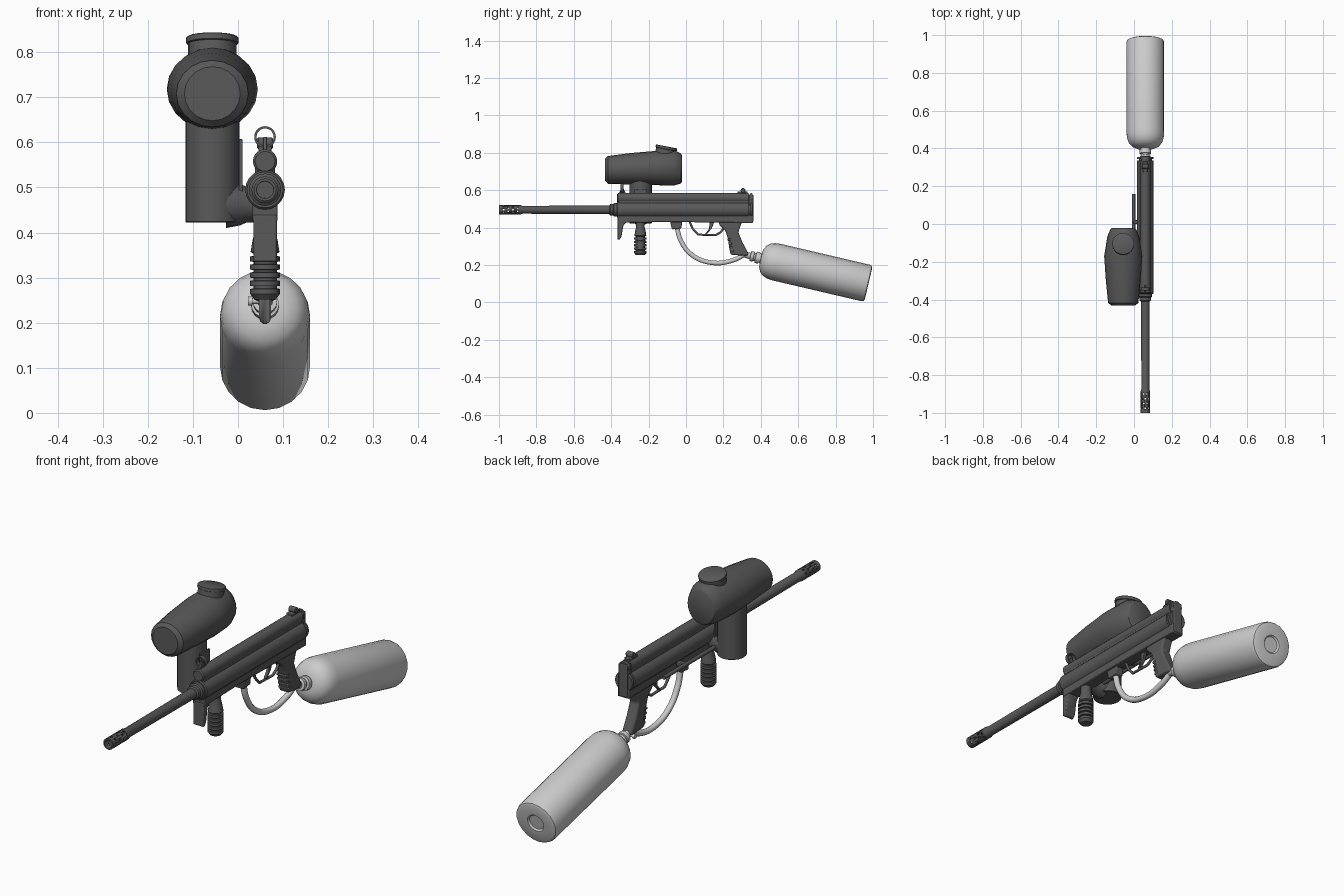
import bpy, bmesh, math
from mathutils import Vector

if "Cube" in bpy.data.objects:
    bpy.data.objects.remove(bpy.data.objects["Cube"])

CX = 0.06            # centre line of the marker body
dark = bpy.data.materials.new("dark_grey")
dark.diffuse_color = (0.1, 0.1, 0.1, 1)
dark.use_nodes = True
dark.node_tree.nodes["Principled BSDF"].inputs["Base Color"].default_value = dark.diffuse_color


def finish(name, bm, mat=dark, angle=35):
    bmesh.ops.recalc_face_normals(bm, faces=bm.faces)
    me = bpy.data.meshes.new(name)
    bm.to_mesh(me)
    bm.free()
    ob = bpy.data.objects.new(name, me)
    bpy.context.collection.objects.link(ob)
    if mat:
        me.materials.append(mat)
    bpy.ops.object.select_all(action='DESELECT')
    ob.select_set(True)
    bpy.context.view_layer.objects.active = ob
    bpy.ops.object.shade_smooth_by_angle(angle=math.radians(angle))
    return ob


def skin(bm, rings, closed=False):
    n = len(rings[0])
    pairs = list(zip(rings, rings[1:])) + ([(rings[-1], rings[0])] if closed else [])
    for a, b in pairs:
        for i in range(n):
            bm.faces.new((a[i], a[(i + 1) % n], b[(i + 1) % n], b[i]))
    if not closed:
        bm.faces.new(rings[0])
        bm.faces.new(rings[-1])


def lathe(name, origin, axis, profile, n=16, mat=dark, closed=False):
    """Turn (distance, radius) pairs around an axis."""
    bm = bmesh.new()
    q = Vector(axis).to_track_quat('Z', 'Y')
    rings = []
    for s, r in profile:
        rings.append([bm.verts.new(Vector(origin) + q @ Vector(
            (r * math.cos(2 * math.pi * i / n), r * math.sin(2 * math.pi * i / n), s)))
            for i in range(n)])
    skin(bm, rings, closed)
    return finish(name, bm, mat)


def prism(name, pts, half, x=CX, bevel=0.004, mat=dark):
    """Side profile of (y, z) points given thickness along x."""
    bm = bmesh.new()
    skin(bm, [[bm.verts.new((x + s * half, y, z)) for y, z in pts] for s in (-1, 1)])
    ob = finish(name, bm, mat)
    if bevel:
        m = ob.modifiers.new("bevel", 'BEVEL')
        m.width, m.segments, m.limit_method = bevel, 2, 'ANGLE'
    return ob


def box(name, y0, y1, z0, z1, half, x=CX, bevel=0.003):
    return prism(name, [(y0, z0), (y1, z0), (y1, z1), (y0, z1)], half, x, bevel)


def tube(name, pts, r, mat=dark, smooth=True):
    cu = bpy.data.curves.new(name, 'CURVE')
    cu.dimensions, cu.bevel_depth, cu.bevel_resolution, cu.use_fill_caps = '3D', r, 3, True
    if smooth:
        sp = cu.splines.new('BEZIER')
        sp.bezier_points.add(len(pts) - 1)
        for p, c in zip(sp.bezier_points, pts):
            p.co, p.handle_left_type, p.handle_right_type = c, 'AUTO', 'AUTO'
    else:
        sp = cu.splines.new('POLY')
        sp.points.add(len(pts) - 1)
        for p, c in zip(sp.points, pts):
            p.co = (*c, 1)
    ob = bpy.data.objects.new(name, cu)
    bpy.context.collection.objects.link(ob)
    if mat:
        cu.materials.append(mat)
    return ob


# Barrel with hollow bore and vented tip
barrel = lathe("barrel", (CX, 0, 0.495), (0, 1, 0),
               [(-1, 0.019), (-1, 0.025), (-0.885, 0.025), (-0.875, 0.021), (-0.38, 0.023),
                (-0.38, 0.018)], 20, closed=True)
bm = bmesh.new()
for k in range(4):
    for j in range(8):
        a = math.pi * (j + 0.5 * (k % 2)) / 4
        d = Vector((math.cos(a), 0, math.sin(a)))
        q = d.to_track_quat('Z', 'Y').to_matrix().to_4x4()
        q.translation = Vector((CX, -0.975 + 0.025 * k, 0.495)) + d * 0.023
        bmesh.ops.create_cone(bm, cap_ends=True, segments=8, radius1=0.005, radius2=0.005,
                              depth=0.016, matrix=q)
vents = finish("barrel_vent_cutter", bm)
vents.hide_render = True
vents.hide_set(True)
mod = barrel.modifiers.new("vents", 'BOOLEAN')
mod.operation, mod.object = 'DIFFERENCE', vents
lathe("barrel_collar", (CX, 0, 0.495), (0, 1, 0),
      [(-0.41, 0.024), (-0.405, 0.03), (-0.39, 0.03), (-0.385, 0.036), (-0.36, 0.036)])

# Receiver: two stacked tubes with a lower frame
lathe("main_tube", (CX, 0, 0.495), (0, 1, 0),
      [(-0.37, 0.04), (-0.365, 0.044), (0.335, 0.044), (0.335, 0.034), (0.345, 0.034),
       (0.345, 0.044), (0.355, 0.042)], 20)
lathe("upper_tube", (CX, 0, 0.558), (0, 1, 0),
      [(-0.368, 0.022), (-0.363, 0.027), (0.335, 0.027), (0.335, 0.02), (0.345, 0.02),
       (0.345, 0.027), (0.356, 0.025)], 20)
prism("lower_frame", [(-0.365, 0.425), (-0.1, 0.43), (0.34, 0.425), (0.358, 0.425), (0.358, 0.47),
                      (-0.365, 0.47)], 0.028)
box("receiver_web", -0.36, 0.335, 0.5, 0.555, 0.022)
box("rear_plate", 0.335, 0.36, 0.43, 0.575, 0.022)
prism("front_fin", [(-0.367, 0.44), (-0.31, 0.44), (-0.335, 0.41), (-0.345, 0.35), (-0.355, 0.335),
                    (-0.367, 0.335)], 0.026)

# Sights
lathe("front_sight_ring", (CX, -0.343, 0.612), (0, 1, 0),
      [(-0.008, 0.019), (-0.008, 0.024), (0.008, 0.024), (0.008, 0.019)], 20, closed=True)
prism("front_sight_post", [(-0.36, 0.58), (-0.32, 0.58), (-0.335, 0.612), (-0.345, 0.612)],
      0.004, bevel=0.001)
box("rear_sight_base", 0.275, 0.33, 0.575, 0.592, 0.014)
lathe("rear_sight_knob", (CX - 0.018, 0.305, 0.598), (1, 0, 0),
      [(0, 0.01), (0.003, 0.013), (0.033, 0.013), (0.036, 0.01)])

# Ribbed foregrip
prof = [(0, 0.024), (0.008, 0.03)]
for i in range(5):
    z = 0.012 + i * 0.018
    prof += [(z, 0.033), (z + 0.011, 0.033), (z + 0.012, 0.026), (z + 0.017, 0.026)]
prof += [(0.105, 0.032), (0.13, 0.028), (0.15, 0.023), (0.19, 0.023)]
lathe("foregrip", (CX, -0.244, 0.252), (0, 0, 1), prof)

# Pistol grip and trigger group
prism("pistol_grip", [(0.175, 0.43), (0.3, 0.43), (0.29, 0.405), (0.28, 0.375), (0.3, 0.325),
                      (0.335, 0.258), (0.325, 0.248), (0.24, 0.255), (0.235, 0.27), (0.225, 0.34),
                      (0.21, 0.385), (0.18, 0.41)], 0.024, bevel=0.008)
for i in range(4):
    y, z = 0.222 + i * 0.004, 0.335 - i * 0.02
    box(f"finger_ridge_{i + 1}", y, y + 0.02, z - 0.006, z + 0.006, 0.026)
tube("trigger_guard", [(CX, 0.02, 0.43), (CX, 0.035, 0.395), (CX, 0.065, 0.362),
                       (CX, 0.16, 0.36), (CX, 0.185, 0.375), (CX, 0.205, 0.4)], 0.006, smooth=False)
prism("trigger", [(0.125, 0.43), (0.15, 0.43), (0.138, 0.395), (0.108, 0.362), (0.104, 0.368),
                  (0.124, 0.395)], 0.007, bevel=0.002)

# Loader neck, elbow and hopper on the left
HX = -0.057
lathe("feed_neck", (HX, -0.243, 0.422), (0, 0, 1), [(0, 0.058), (0.002, 0.06), (0.23, 0.06)], 24)
lathe("feed_elbow", (HX, -0.243, 0.462), (1, 0, 0),
      [(0.03, 0.052), (0.062, 0.046), (0.075, 0.04), (0.12, 0.038)], 20)
box("neck_clamp", -0.275, -0.21, 0.45, 0.607, 0.004, x=0.006, bevel=0.001)
bm = bmesh.new()
rings = []
for y, z, rx, rz in [(-0.432, 0.708, 0.062, 0.06), (-0.418, 0.708, 0.08, 0.074),
                     (-0.3, 0.714, 0.092, 0.084), (-0.17, 0.718, 0.101, 0.091),
                     (-0.065, 0.72, 0.084, 0.096), (-0.027, 0.716, 0.068, 0.08),
                     (-0.022, 0.716, 0.06, 0.072)]:
    rings.append([bm.verts.new((HX + rx * math.cos(math.pi * i / 10), y,
                                z + rz * math.sin(math.pi * i / 10))) for i in range(20)])
skin(bm, rings)
finish("hopper", bm)
lathe("hopper_lid", (HX, -0.115, 0.775), (0, 0.19, 1),
      [(0, 0.054), (0.044, 0.054), (0.046, 0.058), (0.058, 0.058), (0.06, 0.055)], 20)

# Cocking rod beside the body
tube("cocking_rod", [(-0.002, -0.2, 0.455), (-0.002, 0.16, 0.455)], 0.009, smooth=False)
box("cocking_rod_mount", 0.0, 0.02, 0.445, 0.465, 0.025, x=0.02)

# Gas line
prism("gas_fitting", [(-0.085, 0.43), (-0.02, 0.43), (-0.025, 0.395), (-0.075, 0.39)], 0.02)
tube("gas_hose", [(CX, -0.048, 0.4), (CX, -0.03, 0.335), (CX, 0.03, 0.255), (CX, 0.14, 0.212),
                  (CX, 0.25, 0.225), (CX, 0.325, 0.262)], 0.013, None)

# Air tank, adapter and bleed knob, tilted down to the back
d = Vector((0, 0.9736, -0.228))
end = Vector((CX, 0.976, 0.1))
lathe("air_tank", end, d,
      [(-0.615, 0.024), (-0.592, 0.026), (-0.59, 0.046), (-0.578, 0.072), (-0.56, 0.088), (-0.535, 0.097),
       (-0.505, 0.1), (-0.015, 0.1), (-0.004, 0.096), (0, 0.086), (-0.001, 0.04), (-0.008, 0.034)],
      20, None)
lathe("tank_adapter", end, d,
      [(-0.70, 0.015), (-0.65, 0.017), (-0.648, 0.027), (-0.632, 0.027), (-0.63, 0.022),
       (-0.622, 0.022), (-0.62, 0.031), (-0.6, 0.031)], 16, None)
lathe("adapter_knob", (0.022, 0.325, 0.248), (1, 0, 0), [(0, 0.01), (0.01, 0.01), (0.01, 0.006), (0.04, 0.006)],
      12, None)
